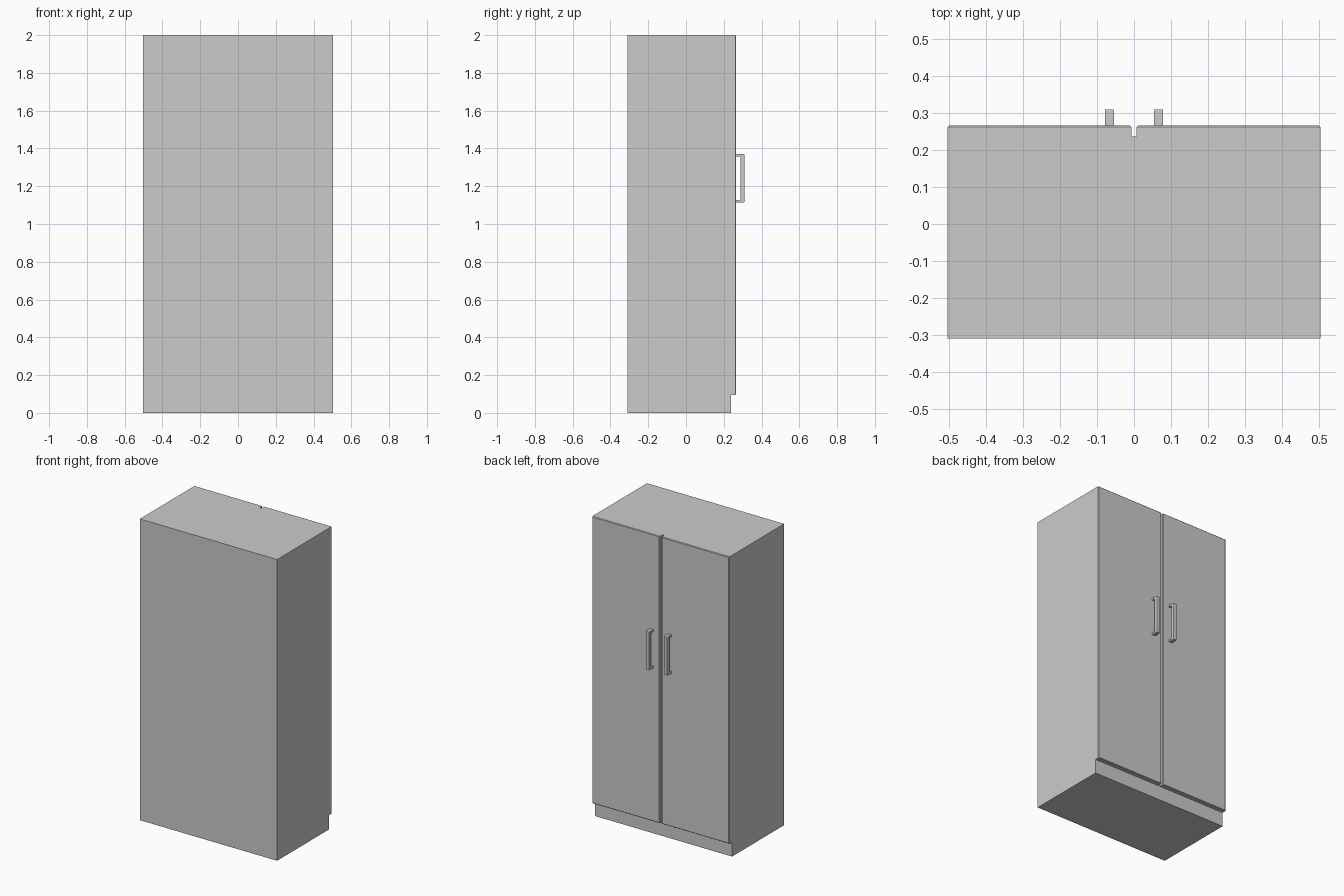
import bpy, bmesh

if "Cube" in bpy.data.objects:
    bpy.data.objects.remove(bpy.data.objects["Cube"])


def make_prism(name, profile, x0, x1, bevel_test=None, bevel=0.0, segments=1):
    """Extrude a (y, z) profile from x0 to x1 and bevel the edges picked by bevel_test."""
    bm = bmesh.new()
    face = bm.faces.new([bm.verts.new((x0, y, z)) for y, z in profile])
    ext = bmesh.ops.extrude_face_region(bm, geom=[face])
    verts = [v for v in ext["geom"] if isinstance(v, bmesh.types.BMVert)]
    bmesh.ops.translate(bm, vec=(x1 - x0, 0, 0), verts=verts)
    bmesh.ops.recalc_face_normals(bm, faces=bm.faces)
    if bevel_test:
        edges = [e for e in bm.edges if bevel_test(e)]
        bmesh.ops.bevel(bm, geom=edges, offset=bevel, segments=segments,
                        profile=0.5, affect='EDGES')
    mesh = bpy.data.meshes.new(name)
    bm.to_mesh(mesh)
    bm.free()
    obj = bpy.data.objects.new(name, mesh)
    bpy.context.collection.objects.link(obj)
    return obj


def rect(y0, y1, z0, z1):
    return [(y0, z0), (y1, z0), (y1, z1), (y0, z1)]


def at_front(y):
    return lambda e: all(abs(v.co.y - y) < 1e-5 for v in e.verts)


W, BACK, BODY, DOOR, GRIP = 0.504, -0.31, 0.237, 0.266, 0.31

# Cabinet carcass, which also forms the recessed plinth
make_prism("cabinet_body", rect(BACK, BODY, 0, 2), -W, W)

# C-shaped handle side profile
Z0, Z1, POST, INNER = 1.115, 1.37, 0.013, 0.288
handle_profile = [(DOOR, Z0), (GRIP, Z0), (GRIP, Z1), (DOOR, Z1),
                  (DOOR, Z1 - POST), (INNER, Z1 - POST),
                  (INNER, Z0 + POST), (DOOR, Z0 + POST)]

# Mirrored pair of doors with chamfered fronts, each carrying a handle
for side, s in (("left", -1), ("right", 1)):
    make_prism(side + "_door", rect(BODY, DOOR, 0.095, 2),
               s * 0.007, s * W, at_front(DOOR), 0.004)
    make_prism(side + "_handle", handle_profile,
               s * 0.054, s * 0.079, at_front(GRIP), 0.004, 2)
